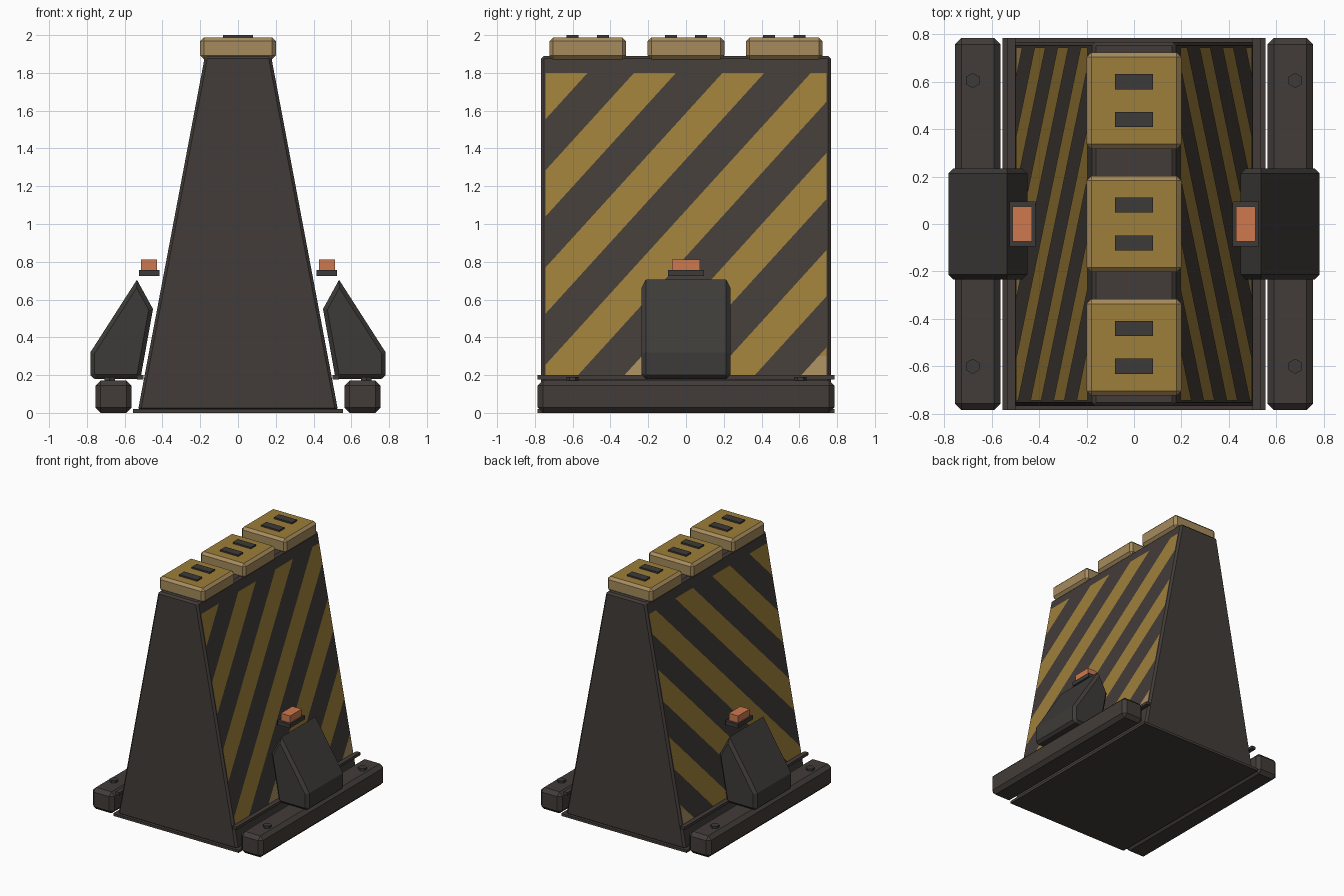
import bpy, bmesh
from mathutils import Vector

cube = bpy.data.objects.get("Cube")
if cube:
    bpy.data.objects.remove(cube, do_unlink=True)


def material(name, rgb):
    m = bpy.data.materials.new(name)
    m.use_nodes = True
    m.diffuse_color = (*rgb, 1)
    bsdf = next(n for n in m.node_tree.nodes if n.type == 'BSDF_PRINCIPLED')
    bsdf.inputs["Base Color"].default_value = (*rgb, 1)
    bsdf.inputs["Roughness"].default_value = 0.8
    return m


DARK = material("dark brown metal", (0.055, 0.046, 0.040))
GREY = material("charcoal metal", (0.048, 0.044, 0.040))
YELLOW = material("hazard yellow", (0.34, 0.21, 0.042))
TAN = material("worn tan", (0.38, 0.26, 0.11))
ORANGE = material("lamp orange", (0.62, 0.19, 0.075))


def finish(name, bm, mats, mirror=False):
    mesh = bpy.data.meshes.new(name)
    bm.to_mesh(mesh)
    bm.free()
    for m in mats:
        mesh.materials.append(m)
    ob = bpy.data.objects.new(name, mesh)
    bpy.context.collection.objects.link(ob)
    if mirror:
        ob.modifiers.new("mirror", 'MIRROR')
    return ob


def chamfer(bm, edges, width):
    bmesh.ops.bevel(bm, geom=edges, offset=width, segments=1,
                    affect='EDGES', clamp_overlap=True)


def prism(profile, y0, y1):
    """Extrude an x-z profile along y."""
    bm = bmesh.new()
    face = bm.faces.new([bm.verts.new((x, y0, z)) for x, z in profile])
    ext = bmesh.ops.extrude_face_region(bm, geom=[face])
    verts = [g for g in ext["geom"] if isinstance(g, bmesh.types.BMVert)]
    bmesh.ops.translate(bm, vec=(0, y1 - y0, 0), verts=verts)
    bmesh.ops.recalc_face_normals(bm, faces=bm.faces[:])
    return bm


def box(name, x, y, z, mats, bevel=0, mirror=False, rule=None):
    bm = prism([(x[0], z[0]), (x[1], z[0]), (x[1], z[1]), (x[0], z[1])], *y)
    if bevel:
        chamfer(bm, bm.edges[:], bevel)
    bm.normal_update()
    if rule:
        for f in bm.faces:
            f.material_index = rule(f)
    return finish(name, bm, mats, mirror)


# Tapered barrier body and its base plate
FOOT, TOP, HEIGHT = 0.53, 0.175, 1.89
bm = prism([(-FOOT, 0.01), (FOOT, 0.01), (TOP, HEIGHT), (-TOP, HEIGHT)], -0.767, 0.767)
chamfer(bm, bm.edges[:], 0.015)
finish("barrier_body", bm, [DARK])
box("base_plate", (-0.555, 0.555), (-0.785, 0.785), (0, 0.02), [DARK])

# Diagonal stripes lying just off each sloping side
LOW, HIGH, HALF = 0.2, 1.8, 0.745
PERIOD, BAND, START, SLOPE = 0.468, 0.222, -0.275, 1.1


def side_x(z):
    return FOOT + (TOP - FOOT) * (z - 0.01) / (HEIGHT - 0.01) + 0.004


bm = bmesh.new()
bm.faces.new([bm.verts.new((side_x(z), y, z))
              for y, z in ((-HALF, LOW), (HALF, LOW), (HALF, HIGH), (-HALF, HIGH))])
for k in range(-1, 6):
    for shift in (0, BAND):
        bmesh.ops.bisect_plane(bm, geom=bm.verts[:] + bm.edges[:] + bm.faces[:],
                               plane_co=(0, START + k * PERIOD + shift, HIGH),
                               plane_no=Vector((0, SLOPE, -1)))


def band_of(face):
    c = face.calc_center_median()
    u = c.y + (HIGH - c.z) / SLOPE - START
    return int(u // PERIOD), u % PERIOD < BAND


gaps = [f for f in bm.faces if not band_of(f)[1]]
bmesh.ops.delete(bm, geom=gaps, context='FACES')
bmesh.ops.bisect_plane(bm, geom=bm.verts[:] + bm.edges[:] + bm.faces[:],
                       plane_co=(0, 0, 0.3), plane_no=(0, 0, 1))
for f in bm.faces:
    worn = f.calc_center_median().z < 0.3 and band_of(f)[0] in (3, 5)
    f.material_index = 1 if worn else 0
finish("hazard_stripes", bm, [YELLOW, TAN], mirror=True)

# Side rails, thin trim strips and hex bolts
box("side_rail", (0.563, 0.755), (-0.785, 0.785), (0, 0.172), [DARK], 0.028, True)
box("trim_strip", (0.5, 0.535), (-0.785, 0.785), (0.178, 0.2), [DARK], 0, True)
for place, y in (("front", -0.6), ("back", 0.605)):
    bm = bmesh.new()
    bmesh.ops.create_cone(bm, cap_ends=True, segments=6, radius1=0.032,
                          radius2=0.032, depth=0.03)
    bmesh.ops.translate(bm, vec=(0.68, y, 0.175), verts=bm.verts[:])
    finish(place + "_bolt", bm, [GREY], mirror=True)

# Wedge housings on both sides, chamfered around their ends
bm = prism([(0.53, 0.18), (0.76, 0.18), (0.782, 0.2), (0.782, 0.32),
            (0.535, 0.705), (0.45, 0.55), (0.513, 0.2)], -0.235, 0.235)
rim = [e for e in bm.edges if abs(e.verts[0].co.y - e.verts[1].co.y) < 0.01]
chamfer(bm, rim, 0.022)
finish("side_housing", bm, [GREY], mirror=True)

# Warning lamps
box("lamp_base", (0.415, 0.525), (-0.095, 0.095), (0.725, 0.757), [GREY], 0, True)
box("warning_lamp", (0.43, 0.513), (-0.073, 0.073), (0.755, 0.813), [ORANGE], 0, True)

# Top caps with two raised slots each
for place, y in (("front", -0.52), ("middle", 0), ("back", 0.52)):
    box(place + "_cap", (-0.2, 0.2), (y - 0.203, y + 0.203), (1.872, 1.988),
        [YELLOW, TAN], 0.02, rule=lambda f: 0 if f.normal.z > 0.9 else 1)
    for side, off in (("front", -0.08), ("back", 0.08)):
        box(place + "_cap_" + side + "_slot", (-0.08, 0.08),
            (y + off - 0.032, y + off + 0.032), (1.98, 2.0), [GREY])
